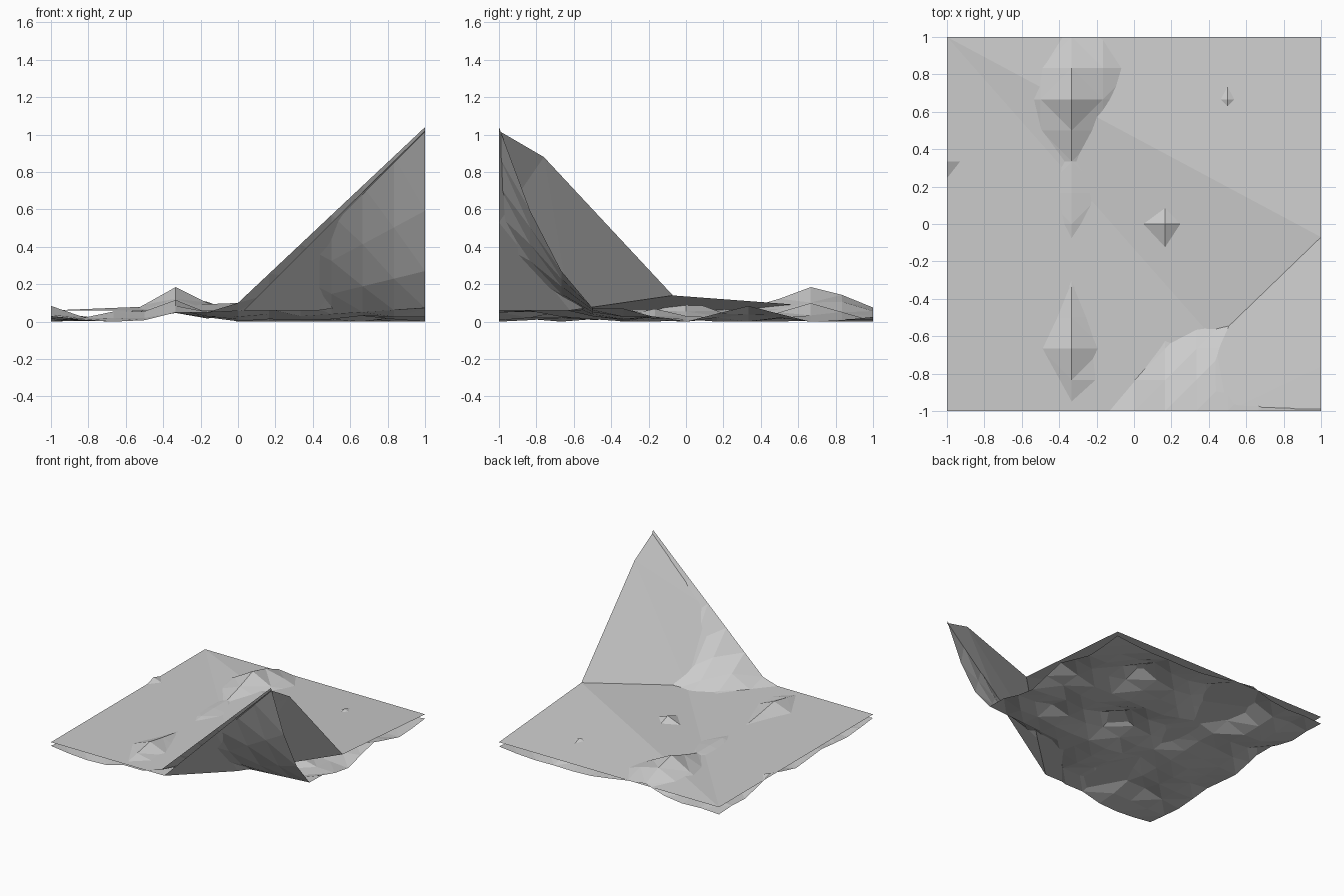
import bpy, bmesh, math

if "Cube" in bpy.data.objects:
    bpy.data.objects.remove(bpy.data.objects["Cube"])

N = 12  # terrain cells per side

# Low hills: centre x, centre y, height, radius x, radius y
HILLS = [
    (-.33, .67, .155, .34, .36), (-.33, .83, .04, .3, .5), (-.25, 1, .05, .3, .3),
    (-.33, .33, .03, .3, .4), (-.33, 0, .06, .25, .6), (-.2, .17, .03, .25, .3),
    (-.33, -.4, .05, .25, .25), (-.33, -.67, .11, .26, .3), (-.25, -1, .07, .28, .4),
    (-.67, -.67, .055, .25, .25), (-1, .33, .085, .22, .3), (-.67, .17, .03, .25, .35),
    (.17, 0, .12, .3, .32), (.5, .67, .1, .25, .34), (.67, -.17, .07, .28, .3),
    (1, .33, .085, .3, .33), (0, .83, .05, .25, .3), (1, -.33, .07, .2, .25),
    (.17, -.5, .04, .25, .25), (-1, -1, .03, .25, .3), (-1, -.33, .03, .3, .3),
    (1, 1, .025, .25, .25), (-.83, .83, .03, .25, .25),
]
# How the corner mountain fades, row by row from the front edge
FADE = [1, .57, .26, .07, .02]


def ground_height(x, y):
    z = sum(h * max(0, 1 - math.hypot((x - cx) / rx, (y - cy) / ry))
            for cx, cy, h, rx, ry in HILLS)
    row = round((y + 1) * N / 2)
    if row < len(FADE) and x > -.01:
        z = max(z, (.1 + .94 * x) * FADE[row])
    return z


def new_object(name, bm):
    bm.normal_update()
    mesh = bpy.data.meshes.new(name)
    bm.to_mesh(mesh)
    bm.free()
    ob = bpy.data.objects.new(name, mesh)
    bpy.context.collection.objects.link(ob)
    return ob


def sheet(name, points, faces):
    bm = bmesh.new()
    verts = [bm.verts.new(p) for p in points]
    for f in faces:
        bm.faces.new([verts[i] for i in f])
    return new_object(name, bm)


# Faceted terrain rising to a tall corner at the front right
bm = bmesh.new()
bmesh.ops.create_grid(bm, x_segments=N, y_segments=N, size=1)
for v in bm.verts:
    v.co.z = ground_height(v.co.x, v.co.y)
low = min(v.co.z for v in bm.verts)
for v in bm.verts:
    v.co.z -= low
bmesh.ops.triangulate(bm, faces=bm.faces[:])
new_object("terrain", bm)

# Nearly level covering sheet, hinged along its diagonal
fold_right, fold_mid, fold_front = (1, -.07, .14), (.43, -.62, .06), (.03, -1, .06)
sheet("level_cover",
      [(-1, -1, .06), fold_front, fold_mid, fold_right, (1, 1, .06), (-1, 1, .06)],
      [(5, 0, 1), (5, 1, 2), (5, 2, 3), (5, 3, 4)])

# Steep covering sheet climbing to the corner peak
sheet("sloped_cover",
      [fold_right, fold_mid, fold_front, (.5, -1, .53), (1, -1, 1.02), (1, -.76, .88)],
      [(0, 1, 5), (1, 3, 5), (3, 4, 5), (1, 2, 3)])
